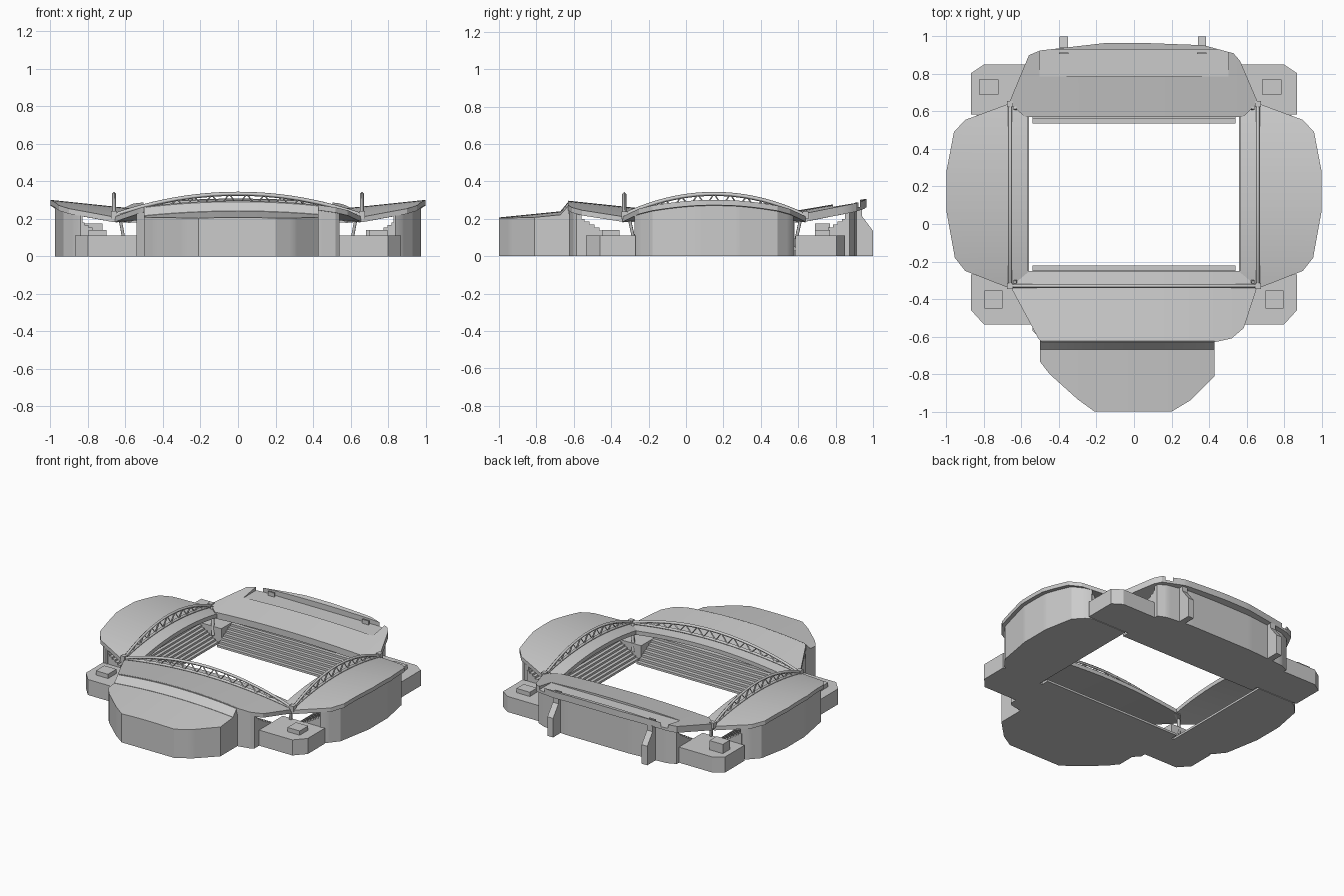
import bpy, bmesh, math
from mathutils import Vector

if "Cube" in bpy.data.objects:
    bpy.data.objects.remove(bpy.data.objects["Cube"])

# Each stand works in (s, d): s along the stand, d outward from the pitch
SIDES = {
    "west": lambda s, d: (-d, s),
    "east": lambda s, d: (d, s),
    "south": lambda s, d: (s, -d),
    "north": lambda s, d: (s, d),
}


def interp(pts, s):
    if s <= pts[0][0]:
        return pts[0][1]
    for (a, u), (b, v) in zip(pts, pts[1:]):
        if s <= b:
            return u + (v - u) * (s - a) / (b - a)
    return pts[-1][1]


def finish(name, bm, smooth=False):
    bmesh.ops.recalc_face_normals(bm, faces=bm.faces[:])
    me = bpy.data.meshes.new(name)
    bm.to_mesh(me)
    bm.free()
    ob = bpy.data.objects.new(name, me)
    bpy.context.collection.objects.link(ob)
    if smooth:
        bpy.ops.object.select_all(action='DESELECT')
        ob.select_set(True)
        bpy.context.view_layer.objects.active = ob
        bpy.ops.object.shade_smooth_by_angle(angle=math.radians(20))
    return ob


def strip(name, side, lo, hi, top, bot, s0, s1, n=24, rows=3):
    """Solid between plan curves lo(s), hi(s) and heights bot, top."""
    ss = {round(s0 + (s1 - s0) * i / n, 4) for i in range(n + 1)}
    ss |= {p[0] for p in lo + hi if s0 < p[0] < s1}
    ss = sorted(ss)
    bm = bmesh.new()
    grids = []
    for zf in (top, bot):
        g = []
        for s in ss:
            a = interp(lo, s)
            b = max(interp(hi, s), a + .01)
            ds = [a + (b - a) * j / rows for j in range(rows + 1)]
            g.append([bm.verts.new((*SIDES[side](s, d), zf(s, d))) for d in ds])
        grids.append(g)
    for g in grids:
        for r, q in zip(g, g[1:]):
            for j in range(rows):
                bm.faces.new((r[j], r[j + 1], q[j + 1], q[j]))
    t, b = grids
    for i in range(len(ss) - 1):
        for j in (0, rows):
            bm.faces.new((t[i][j], t[i + 1][j], b[i + 1][j], b[i][j]))
    for i in (0, -1):
        for j in range(rows):
            bm.faces.new((t[i][j], t[i][j + 1], b[i][j + 1], b[i][j]))
    return finish(name, bm, True)


def prism(name, base, offset):
    """Extrude a closed polygon by an offset vector."""
    bm = bmesh.new()
    f = bm.faces.new([bm.verts.new(p) for p in base])
    r = bmesh.ops.extrude_face_region(bm, geom=[f])
    vs = [v for v in r["geom"] if isinstance(v, bmesh.types.BMVert)]
    bmesh.ops.translate(bm, verts=vs, vec=offset)
    return finish(name, bm)


def box(name, x0, x1, y0, y1, z0, z1):
    return prism(name, [(x0, y0, z0), (x1, y0, z0), (x1, y1, z0), (x0, y1, z0)], (0, 0, z1 - z0))


def bars(name, lines, r):
    """Square bars along polylines."""
    cu = bpy.data.curves.new(name, 'CURVE')
    cu.dimensions = '3D'
    cu.bevel_depth = r
    cu.bevel_resolution = 0
    cu.use_fill_caps = True
    for pts in lines:
        sp = cu.splines.new('POLY')
        sp.points.add(len(pts) - 1)
        for p, c in zip(sp.points, pts):
            p.co = (*c, 1)
    ob = bpy.data.objects.new(name, cu)
    bpy.context.collection.objects.link(ob)
    bpy.ops.object.select_all(action='DESELECT')
    ob.select_set(True)
    bpy.context.view_layer.objects.active = ob
    bpy.ops.object.convert(target='MESH')


def seats(side, s0, s1, d0, d1, z1, n=13):
    prof = [(d1, 0), (d0, 0)]
    for i in range(n):
        z = .015 + (z1 - .015) * i / (n - 1)
        prof += [(d0 + (d1 - d0) * i / n, z), (d0 + (d1 - d0) * (i + 1) / n, z)]
    a = Vector((*SIDES[side](s0, 0), 0))
    b = Vector((*SIDES[side](s1, 0), 0))
    prism(side + "_seating", [(*SIDES[side](s0, d), z) for d, z in prof], b - a)


def roof_height(mid, half, d_in):
    return lambda s, d: .265 - .055 * ((s - mid) / half) ** 2 + .105 * (d - d_in)


def truss(side, d, mid, half, zroof, n):
    pt = lambda t, z: (*SIDES[side](mid + half * t, d), z)
    up = lambda t: .333 - .112 * t * t
    ts = [-1 + 2 * i / (2 * n) for i in range(2 * n + 1)]
    low = lambda t: zroof(mid + half * t, d) + .006
    bars(side + "_truss_chords", [[pt(t, up(t)) for t in ts], [pt(t, low(t)) for t in ts]], .011)
    bars(side + "_truss_lattice", [[pt(t, up(t) if i % 2 else low(t)) for i, t in enumerate(ts)]], .006)


# West and east stands: arched roof, curved outer wall, seating, truss
side_hi = [(-.34, .67), (-.25, .9), (-.18, .955), (.07, 1.0), (.28, 1.0), (.49, .96), (.555, .9), (.64, .67)]
side_lo = [(-.34, .65), (-.27, .565), (.58, .565), (.64, .65)]
zr = roof_height(.15, .49, .66)
for side in ("west", "east"):
    strip(side + "_roof", side, side_lo, side_hi, zr, lambda s, d: zr(s, d) - .028, -.34, .64)
    strip(side + "_wall", side, [(0, .83)], [(s, d - .025) for s, d in side_hi],
          lambda s, d: zr(s, d) - .025, lambda s, d: 0, -.275, .575)
    seats(side, -.27, .58, .56, .84, .18)
    truss(side, .66, .15, .48, zr, 11)

# South stand
zs = roof_height(0, .66, .33)
s_hi = [(-.655, .34), (-.51, .61), (-.49, .63), (.43, .63), (.52, .61), (.585, .555), (.655, .34)]
s_lo = [(-.655, .325), (-.6, .25), (.59, .25), (.655, .325)]
strip("south_roof", "south", s_lo, s_hi, zs, lambda s, d: zs(s, d) - .028, -.655, .655)
strip("south_wall", "south", [(0, .56)], [(s, d - .008) for s, d in s_hi],
      lambda s, d: zs(s, d) - .025, lambda s, d: 0, -.54, .54)
seats("south", -.54, .54, .22, .57, .2)
truss("south", .33, 0, .655, zs, 14)

# Front annex with steep link to the main roof
za = lambda s, d: .24 - .1 * (d - .67) - .1 * s * s
a_hi = [(-.5, .735), (-.45, .8), (-.3, .935), (-.21, 1.0), (.2, 1.0), (.3, .94), (.43, .81)]
strip("annex", "south", [(0, .61)], a_hi, za, lambda s, d: 0, -.5, .43)
strip("annex_link", "south", [(0, .625)], [(0, .67)],
      lambda s, d: zs(s, .63) + (za(s, .67) + .002 - zs(s, .63)) * (d - .625) / .045,
      lambda s, d: .19, -.5, .43, rows=1)

# North stand: roof with a recessed channel along the back
zn = lambda s, d: .24 - .018 * (s / .6) ** 2 + .17 * (d - .57)
n_hi = [(-.66, .66), (-.56, .9), (-.5, .925), (-.15, .965), (.05, .965), (.37, .953), (.53, .91), (.565, .87), (.655, .66)]
n_lo = [(-.66, .64), (-.58, .57), (.58, .57), (.655, .64)]
roof = strip("north_roof", "north", n_lo, n_hi, zn, lambda s, d: zn(s, d) - .045, -.66, .655)
cutter = box("channel_cutter", -.505, .505, .785, .93, .262, .4)
cutter.hide_render = True
cutter.hide_viewport = True
cut = roof.modifiers.new("channel", 'BOOLEAN')
cut.operation = 'DIFFERENCE'
cut.object = cutter
strip("north_wall", "north", [(0, .85)], [(-.54, .875), (-.48, .9), (-.2, .92), (.3, .92), (.48, .9), (.54, .875)],
      lambda s, d: zn(s, d) - .043, lambda s, d: 0, -.54, .54)
seats("north", -.54, .54, .535, .86, .2)

# Rear buttresses and the small fins above them
for x in (-.375, .362):
    prof = [(.9, 0), (1, 0), (1, .135), (.94, .215), (.94, .255), (.9, .255)]
    prism("rear_buttress", [(x - .022, y, z) for y, z in prof], (.044, 0, 0))
    box("buttress_fin", x - .025, x + .025, .905, .915, .25, .29)

# Low corner blocks, rooftop boxes, roof nodes and raking legs
for sx in (-1, 1):
    for y_in, y_mid, y_out in ((-.27, -.46, -.535), (.585, .805, .85)):
        pts = [(.868, y_in), (.868, y_mid), (.8, y_out), (.54, y_out), (.54, y_in)]
        prism("corner_block", [(sx * x, y, 0) for x, y in pts], (0, 0, .11))
    box("corner_roof_box_front", sx * .75 - .048, sx * .75 + .048, -.45, -.355, .1, .14)
    xb = -.775 if sx < 0 else .735
    box("corner_roof_box_rear", xb - .052, xb + .052, .69, .77, .1, .175 if sx < 0 else .14)
    for y, dy in ((-.33, 1), (.64, -1)):
        box("roof_node", sx * .66 - .016, sx * .66 + .016, y - .016, y + .016, .2, .24)
        bars("raking_leg", [[(sx * .635, y + dy * .02, .23), (sx * .6, y + dy * .06, .05)]], .011)
